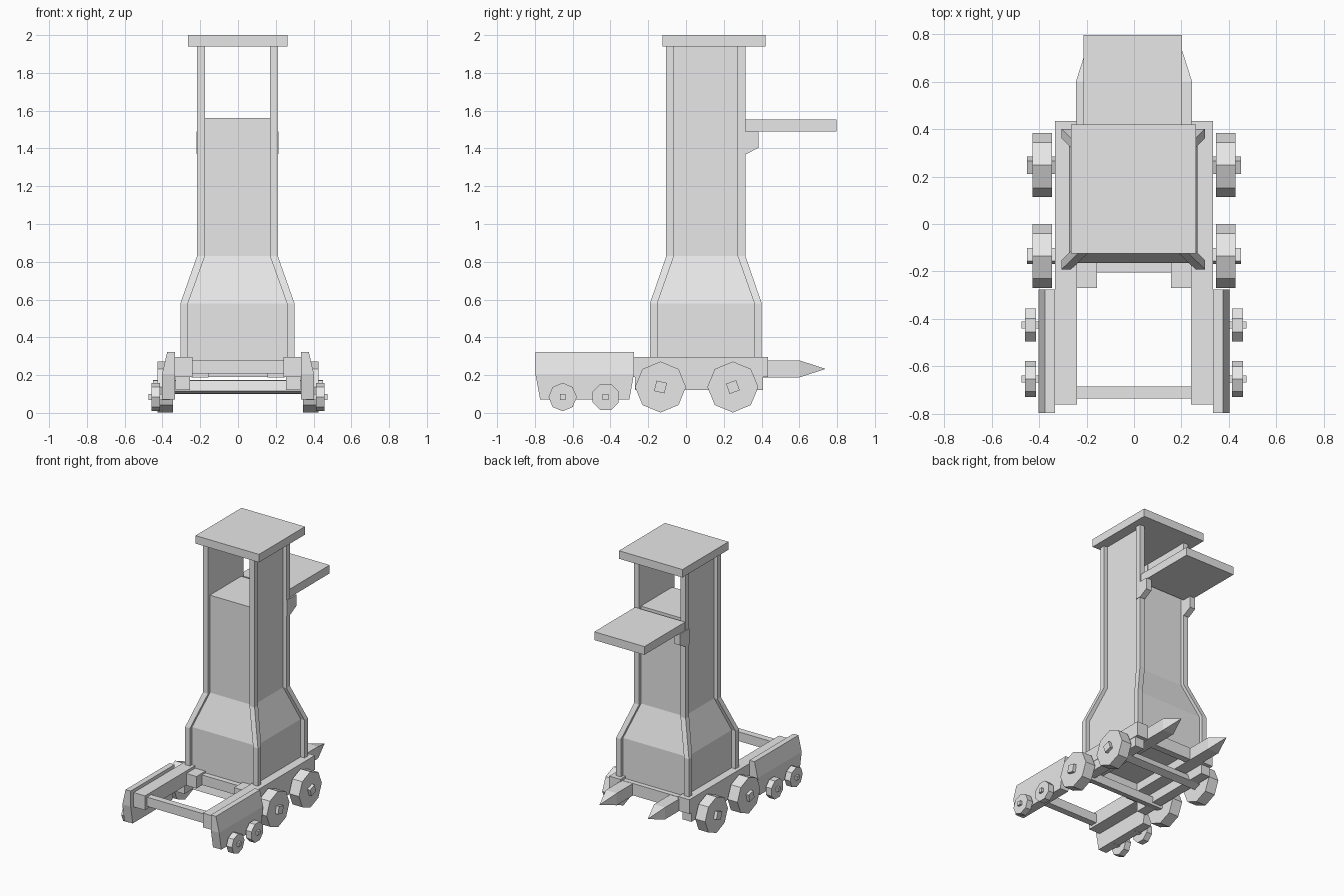
import bpy, bmesh, math
from mathutils import Matrix, Vector

old = bpy.data.objects.get("Cube")
if old:
    bpy.data.objects.remove(old, do_unlink=True)

grey = bpy.data.materials.new("pale_grey")
grey.use_nodes = True
COLOR = (0.8, 0.8, 0.8, 1)
grey.diffuse_color = COLOR
grey.node_tree.nodes["Principled BSDF"].inputs["Base Color"].default_value = COLOR

CX, CY = -0.003, 0.105          # tower axis
SIDES = (("left", 1), ("right", -1))


def finish(name, bm):
    bmesh.ops.recalc_face_normals(bm, faces=bm.faces)
    mesh = bpy.data.meshes.new(name)
    bm.to_mesh(mesh)
    bm.free()
    mesh.materials.append(grey)
    obj = bpy.data.objects.new(name, mesh)
    bpy.context.collection.objects.link(obj)
    return obj


def loft(name, rings):
    """Skin a stack of rings that all have the same number of points."""
    bm = bmesh.new()
    loops = [[bm.verts.new(p) for p in ring] for ring in rings]
    n = len(loops[0])
    for a, b in zip(loops, loops[1:]):
        for i in range(n):
            j = (i + 1) % n
            bm.faces.new((a[i], a[j], b[j], b[i]))
    bm.faces.new(loops[0])
    bm.faces.new(loops[-1])
    return finish(name, bm)


def rect(x0, x1, y0, y1, z):
    return [(x0, y0, z), (x1, y0, z), (x1, y1, z), (x0, y1, z)]


def box(name, x, y, z):
    return loft(name, [rect(*x, *y, z[0]), rect(*x, *y, z[1])])


def span(s, a, b):
    return tuple(sorted((s * a, s * b)))


def bar(name, x, y, z, r, sides, turn):
    """Regular prism lying along x."""
    ring = [turn + math.tau * i / sides for i in range(sides)]
    return loft(name, [[(px, y + r * math.cos(a), z + r * math.sin(a))
                        for a in ring] for px in x])


# Tower body: wide base, sloped shoulder, tall shaft up to the upper floor
def body_ring(h, z):
    return rect(CX - h, CX + h, CY - h, CY + h, z)


loft("tower_body", [body_ring(0.27, 0.25), body_ring(0.27, 0.58),
                    body_ring(0.186, 0.83), body_ring(0.186, 1.56)])

# Corner posts following the body, and side walls above the floor
for side, sx in SIDES:
    for end, sy in (("front", -1), ("back", 1)):
        rings = []
        for inner, outer, z in ((0.262, 0.302, 0.28), (0.262, 0.302, 0.58),
                                (0.172, 0.214, 0.83), (0.172, 0.214, 1.95)):
            x = [CX + v for v in span(sx, inner, outer)]
            y = [CY + v * 0.98 for v in span(sy, inner, outer)]
            rings.append(rect(*x, *y, z))
        loft(f"{end}_{side}_post", rings)
    wall = [CX + v for v in span(sx, 0.174, 0.186)]
    box(f"{side}_upper_wall", wall, (CY - 0.18, CY + 0.18), (1.55, 1.95))

box("roof", (-0.265, 0.262), (-0.125, 0.42), (1.94, 2.0))
box("drawbridge", (-0.213, 0.203), (0.315, 0.797), (1.49, 1.552))

# Chassis cross beams
box("front_cross_beam", (-0.25, 0.25), (-0.735, -0.685), (0.209, 0.278))
box("middle_cross_beam", (-0.18, 0.18), (-0.205, -0.155), (0.19, 0.265))
box("back_cross_beam", (-0.25, 0.25), (0.36, 0.41), (0.19, 0.28))

for side, s in SIDES:
    # Bracket under the drawbridge
    profile = ((0.275, 1.49), (0.275, 1.37), (0.32, 1.37), (0.385, 1.405), (0.385, 1.49))
    loft(f"{side}_bracket", [[(CX + x, y, z) for y, z in profile]
                             for x in span(s, 0.172, 0.217)])

    # Long rail, deeper wheel beam and pointed ram beam
    box(f"{side}_long_rail", span(s, 0.24, 0.333), (-0.76, 0.435), (0.19, 0.297))
    box(f"{side}_wheel_beam", span(s, 0.255, 0.33), (-0.27, 0.408), (0.12, 0.295))
    x0, x1 = span(s, 0.155, 0.245)
    ring = lambda y, k: [(s * 0.2 + dx * k, y, 0.233 + dz * k) for dx, dz in
                         ((-0.045, -0.045), (0.045, -0.045), (0.045, 0.045), (-0.045, 0.045))]
    loft(f"{side}_ram_beam", [ring(-0.27, 1), ring(0.6, 1), ring(0.737, 0.02)])

    # Shield plate with bevelled top and narrowed lower edge
    loft(f"{side}_shield", [rect(*span(s, 0.333, 0.402), -0.772, -0.3, 0.07),
                            rect(*span(s, 0.333, 0.402), -0.797, -0.276, 0.205),
                            rect(*span(s, 0.333, 0.375), -0.797, -0.276, 0.322)])

    # Large wheels
    for end, y in (("front", -0.135), ("back", 0.248)):
        bar(f"{end}_{side}_large_wheel", span(s, 0.345, 0.427), y, 0.137, 0.135, 8, 0)

    # Small wheels on stub axles
    for end, y, turn in (("front", -0.653, 0), ("back", -0.426, math.pi / 8)):
        bar(f"{end}_{side}_small_wheel", span(s, 0.413, 0.459), y, 0.084, 0.075, 8, turn)
        bar(f"{end}_{side}_stub_axle", span(s, 0.36, 0.475), y, 0.084, 0.021, 4, math.pi / 4)

# Square through axles for the large wheels, each slightly turned
for end, y, tilt in (("front", -0.135, -13), ("back", 0.248, 20)):
    bar(f"{end}_axle", (-0.45, 0.45), y, 0.137, 0.04, 4, math.radians(45 + tilt))
